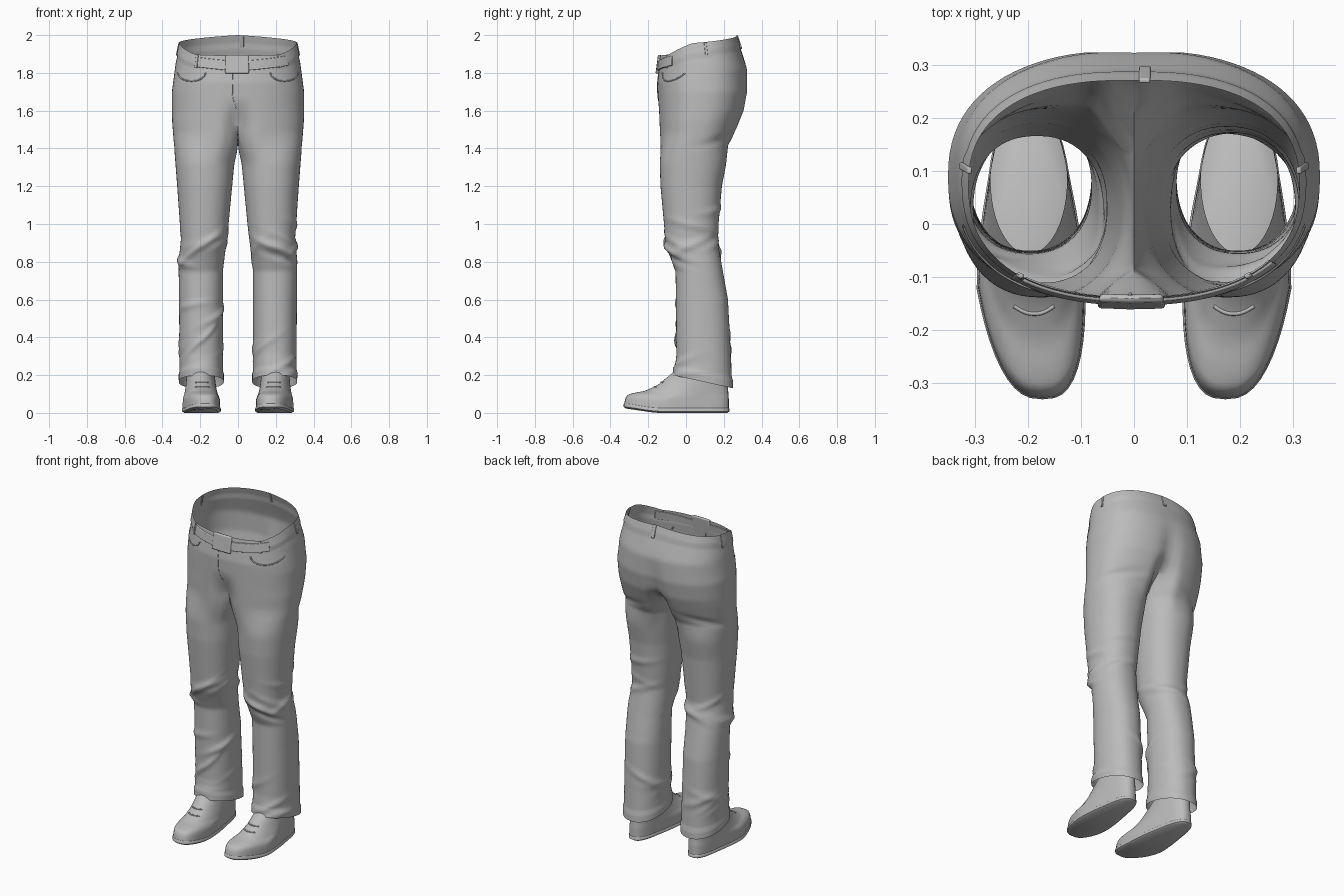
import bpy, bmesh, math, random
from math import sin, cos, pi, exp
from mathutils import Vector

if "Cube" in bpy.data.objects:
    bpy.data.objects.remove(bpy.data.objects["Cube"])

material = bpy.data.materials.new("plain grey")
material.use_nodes = True
grey = (0.5, 0.5, 0.5, 1)
material.diffuse_color = grey
material.node_tree.nodes["Principled BSDF"].inputs["Base Color"].default_value = grey


def interp(table, value):
    """Piecewise linear lookup in ascending (key, result) pairs."""
    value = min(max(value, table[0][0]), table[-1][0])
    for (low, start), (high, end) in zip(table, table[1:]):
        if value <= high:
            return start + (end - start) * (value - low) / (high - low)


def smooth(low, high, value):
    t = min(1, max(0, (value - low) / (high - low)))
    return t * t * (3 - 2 * t)


def signed_power(value, exponent):
    return math.copysign(abs(value) ** exponent, value)


def finish(name, bm, angle):
    bmesh.ops.remove_doubles(bm, verts=bm.verts, dist=0.0004)
    bmesh.ops.recalc_face_normals(bm, faces=bm.faces)
    mesh = bpy.data.meshes.new(name)
    bm.to_mesh(mesh)
    bm.free()
    mesh.materials.append(material)
    part = bpy.data.objects.new(name, mesh)
    bpy.context.collection.objects.link(part)
    bpy.ops.object.select_all(action='DESELECT')
    part.select_set(True)
    bpy.context.view_layer.objects.active = part
    bpy.ops.object.shade_smooth_by_angle(angle=math.radians(angle))
    return part


def loft(bm, outlines, closed):
    rows = [[bm.verts.new(point) for point in outline] for outline in outlines]
    for lower, upper in zip(rows, rows[1:]):
        count = len(lower)
        for i in range(count if closed else count - 1):
            j = (i + 1) % count
            bm.faces.new((lower[i], lower[j], upper[j], upper[i]))
    return rows


# Trouser profile by height: outer x, inner x, front y and back y
OUTER = [(.13, .308), (.8, .314), (.92, .302), (1.2, .322), (1.55, .349), (1.7, .35), (1.85, .33), (2, .298)]
INNER = [(.2, .08), (.75, .08), (1, .05), (1.5, .002)]
FRONT = [(.13, -.065), (.3, -.05), (.75, -.055), (.88, -.105), (1.2, -.135), (1.75, -.152), (2, -.118)]
BACK = [(.13, .247), (.6, .222), (.92, .165), (1.2, .19), (1.42, .232), (1.48, .265), (1.6, .31),
        (1.7, .328), (1.82, .325), (2, .265)]
RIM = [(0, 1.89), (.7, 1.897), (1.4, 1.957), (pi, 2)]
CROTCH, CORNER, OUTER_STEPS, INNER_STEPS = 1.5, .75, 44, 20

# Main folds: side (0 is both), angle, height, slope, depth
FOLDS = [(0, 2.7, 1.455, .04, -.009), (-1, .2, .87, -.1, .013), (-1, 1.2, .8, .03, .013),
         (-1, .5, .57, -.02, .008), (-1, 0, .38, -.13, .012), (1, .1, .875, -.05, .015),
         (1, .4, .82, -.04, -.01), (1, 1.4, .88, .06, .012), (-1, -.9, .52, -.06, .012)]
# Minor creases gather around the knees and hems
random.seed(4)
for height in (.3, .9):
    for side in (-1, 1) * 6:
        FOLDS.append((side, random.uniform(-pi, pi), random.gauss(height, .07),
                      random.uniform(-.1, .1), random.uniform(.004, .009)))


def fold(side, angle, z):
    depth = 0
    for fold_side, middle, height, slope, amount in FOLDS:
        if fold_side in (0, side):
            turn = (angle - middle + pi) % (2 * pi) - pi
            depth += amount * exp(-((z - height - slope * turn) / .018) ** 2 - (turn / .8) ** 2)
    return depth


def hip(angle, z, offset=0):
    """Point on the hips: angle runs from front (0) to back (pi), its sign gives the side."""
    turn = abs(angle)
    front, back = interp(FRONT, z), interp(BACK, z)
    x = (interp(OUTER, z) + offset) * max(0, sin(turn)) ** .85
    y = (front + back) / 2 - ((back - front) / 2 + offset) * signed_power(cos(turn), .85)
    centre = exp(-(x / .05) ** 2)
    if turn < pi / 2:
        y += .06 * (1 - smooth(1.48, 1.68, z)) * centre
    else:
        y -= (.1 * (1 - smooth(1.46, 1.64, z)) + .022 * (1 - smooth(1.6, 1.88, z))) * centre
    return Vector((math.copysign(x, angle), y, z))


def leg(angle, z, offset):
    outer, inner, front, back = (interp(table, z) for table in (OUTER, INNER, FRONT, BACK))
    return Vector(((outer + inner) / 2 + ((outer - inner) / 2 + offset) * signed_power(sin(angle), .9),
                   (front + back) / 2 - ((back - front) / 2 + offset) * signed_power(cos(angle), .9), z))


def mirrored(points, side):
    return [(side * max(0, p.x), p.y, p.z) for p in points]


# Trousers: hip rows split at the crotch into one closed ring per leg
bm = bmesh.new()
span = pi + 2 * CORNER
hip_angles = [pi * j / OUTER_STEPS for j in range(OUTER_STEPS + 1)]
leg_angles = [span * j / OUTER_STEPS - CORNER for j in range(OUTER_STEPS + 1)]
for side in (-1, 1):
    rows = []
    for step in range(31):
        row = []
        for a, b in zip(hip_angles, leg_angles):
            rim = interp(RIM, a)
            z = CROTCH + step / 30 * (rim - CROTCH)
            waistband = .005 if rim - z < .062 else 0
            row.append(hip(a, z, waistband + fold(side, b, z) * min(1, 4 * sin(a))))
        rows.append(mirrored(row, side))
    loft(bm, rows, False)

    rings = []
    for step in range(101):
        z = CROTCH - (CROTCH - .165) * step / 100
        blend = smooth(0, .2, CROTCH - z)
        cuff = .005 if z < .215 else 0
        ring = []
        for a, b in zip(hip_angles, leg_angles):
            offset = (fold(side, b, z) + cuff) * min(1, 4 * sin(a) + blend)
            ring.append(hip(a, z, offset).lerp(leg(b, z, offset), blend))
        for k in range(1, INNER_STEPS + 1):
            t = k / (INNER_STEPS + 1)
            b = pi + CORNER + (2 * pi - span) * t
            start = hip(pi, z).lerp(hip(0, z), t)
            start.z = z - .04 * sin(pi * t)
            ring.append(start.lerp(leg(b, z, (fold(side, b, z) + cuff) * blend), blend))
        # The hem hangs lower at the back
        for p in ring:
            p.z -= .22 * (p.y - .09) * (1 - smooth(.15, .45, z))
        rings.append(mirrored(ring, side))
    loft(bm, rings, True)
finish("trousers", bm, 60)


def strip(name, start, end, height, half, thickness, steps, rounding=.003):
    """Raised band lying on the hip surface."""
    bm = bmesh.new()
    rows = []
    for i in range(steps + 1):
        a = start + (end - start) * i / steps
        z = height(a)
        rows.append([hip(a, z - half), hip(a, z - half, thickness),
                     hip(a, z + half, thickness), hip(a, z + half)])
    ends = loft(bm, rows, True)
    bm.faces.new(ends[0])
    bm.faces.new(ends[-1])
    bevel = finish(name, bm, 40).modifiers.new("soft edge", 'BEVEL')
    bevel.width, bevel.segments = rounding, 3


def tube(name, points, radius):
    curve = bpy.data.curves.new(name, 'CURVE')
    curve.dimensions, curve.bevel_depth, curve.bevel_resolution = '3D', radius, 2
    spline = curve.splines.new('NURBS')
    spline.points.add(len(points) - 1)
    for point, position in zip(spline.points, points):
        point.co = (*position, 1)
    spline.use_endpoint_u, spline.order_u = True, 3
    curve.materials.append(material)
    bpy.context.collection.objects.link(bpy.data.objects.new(name, curve))


def on_hip(x, z):
    turn = math.asin((abs(x) / interp(OUTER, z)) ** (1 / .85))
    return hip(math.copysign(turn, x), z)


# Belt, buckle and belt loops
strip("belt", -.62, .86, lambda a: 1.835 + .035 * abs(a), .026, .01, 30)
strip("buckle", -.15, .125, lambda a: 1.846, .05, .016, 2, .009)
for name, a in (("front_right", -.66), ("front_left", .66), ("right", -1.65), ("left", 1.65), ("back", 3.1)):
    strip(name + "_belt_loop", a - .025, a + .025, lambda q: interp(RIM, abs(a)) - .036, .036, .009, 3)

# Fly seam
tube("fly_seam", [on_hip(-.03 * smooth(1.58, 1.68, z / 100), z / 100) for z in range(161, 182, 4)], .0025)

# Shoes: sole outline lofted up to an ankle opening
RISE = [(0, .025), (.02, .055), (.07, .074), (.18, .086), (.4, .102), (.65, .138), (1, .225)]
TURNS = [2 * pi * i / 48 for i in range(48)]


def sole_outline(turn, grow, height=0):
    y = -.05 - (.28 + grow) * cos(turn)
    middle = interp([(-.33, .172), (-.12, .194), (.23, .2)], y)
    width = interp([(-.12, .105), (.08, .085)], y) + grow
    return Vector((middle + width * signed_power(sin(turn), .75), y, height + .025 * smooth(.13, .36, -y)))


def shoe_upper(turn, t):
    base = sole_outline(turn, -.003)
    ankle = Vector((.198 + .072 * sin(turn), .082 - .138 * cos(turn), 0))
    return base.lerp(ankle, t) + Vector((0, 0, interp(RISE, t)))


for side, label in ((1, "left"), (-1, "right")):
    bm = bmesh.new()
    loft(bm, [mirrored([shoe_upper(turn, (i / 16) ** 2) for turn in TURNS], side) for i in range(17)], True)
    finish(label + "_shoe_upper", bm, 60)
    bm = bmesh.new()
    rows = loft(bm, [mirrored([sole_outline(turn, grow, z) for turn in TURNS], side)
                     for grow, z in ((-.012, 0), (0, .008), (0, .022), (-.005, .027))], True)
    bm.faces.new(rows[0])
    bm.faces.new(rows[-1])
    finish(label + "_shoe_sole", bm, 50)
    for number, t in enumerate((.58, .72)):
        lace = [shoe_upper(i * .2, t) for i in range(-2, 3)]
        tube(f"{label}_lace_{number}", mirrored(lace, side), .004)
    # Curved pocket opening
    pocket = [on_hip(side * (.245 - .075 * cos(pi * i / 6)), 1.8 - .045 * sin(pi * i / 6)) for i in range(7)]
    tube(label + "_pocket_edge", pocket, .004)
